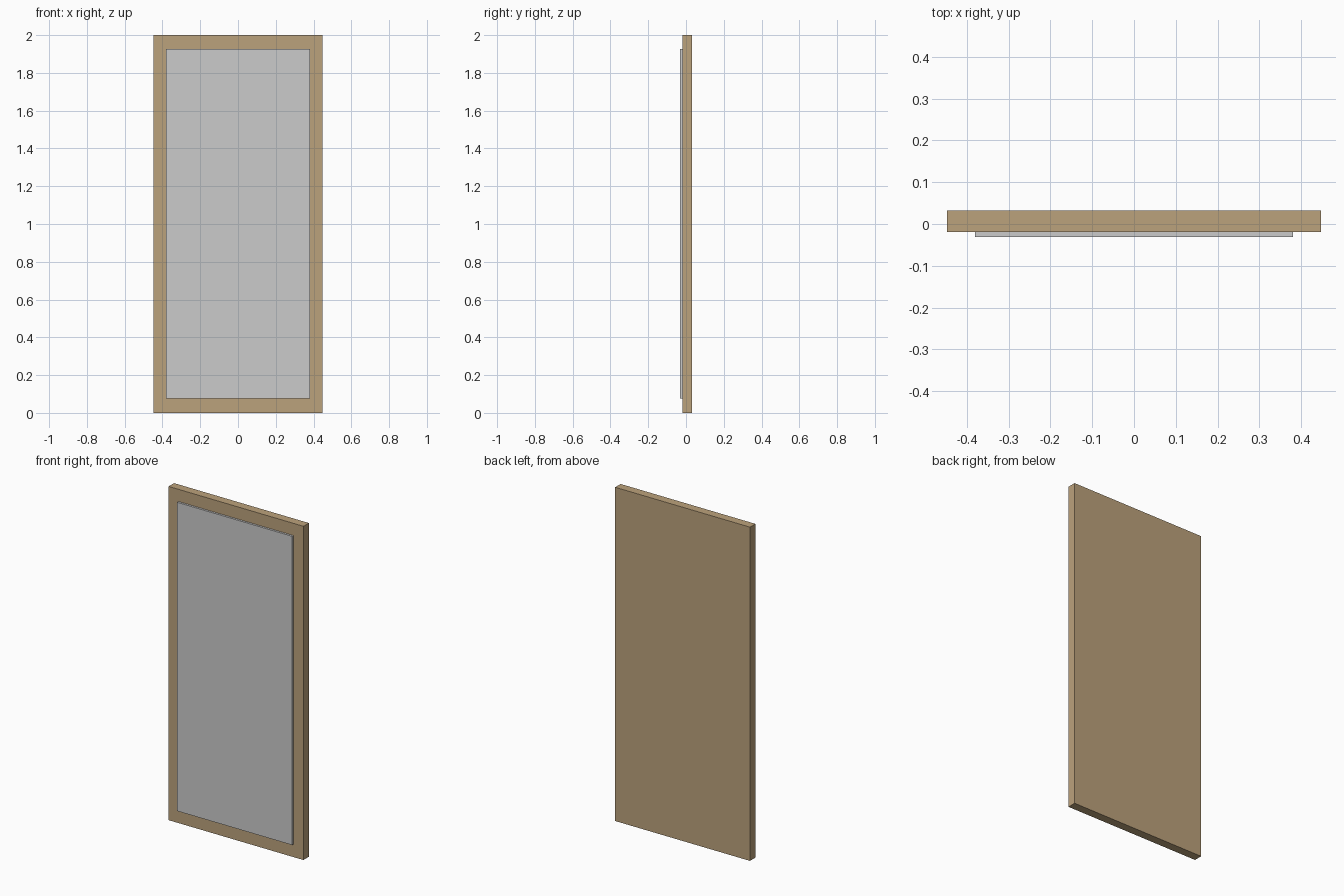
import bpy

if "Cube" in bpy.data.objects:
    bpy.data.objects.remove(bpy.data.objects["Cube"])


def material(name, color):
    mat = bpy.data.materials.new(name)
    mat.diffuse_color = color
    mat.use_nodes = True
    mat.node_tree.nodes["Principled BSDF"].inputs["Base Color"].default_value = mat.diffuse_color
    return mat


def box(name, x, y, z, mat=None):
    """Axis-aligned box from (min, max) ranges."""
    size = [b - a for a, b in (x, y, z)]
    centre = [(a + b) / 2 for a, b in (x, y, z)]
    bpy.ops.mesh.primitive_cube_add(size=1, location=centre)
    obj = bpy.context.object
    obj.name = name
    obj.scale = size
    bpy.ops.object.transform_apply(location=False, rotation=False, scale=True)
    if mat:
        obj.data.materials.append(mat)
    return obj


wood = material("wood", (0.50, 0.36, 0.20, 1))

# Wooden backing slab, its border showing as the frame
box("wooden_frame", (-0.447, 0.447), (-0.019, 0.0325), (0, 2), wood)

# Raised mirror pane on the front
box("mirror_pane", (-0.381, 0.381), (-0.0315, -0.019), (0.077, 1.927))
